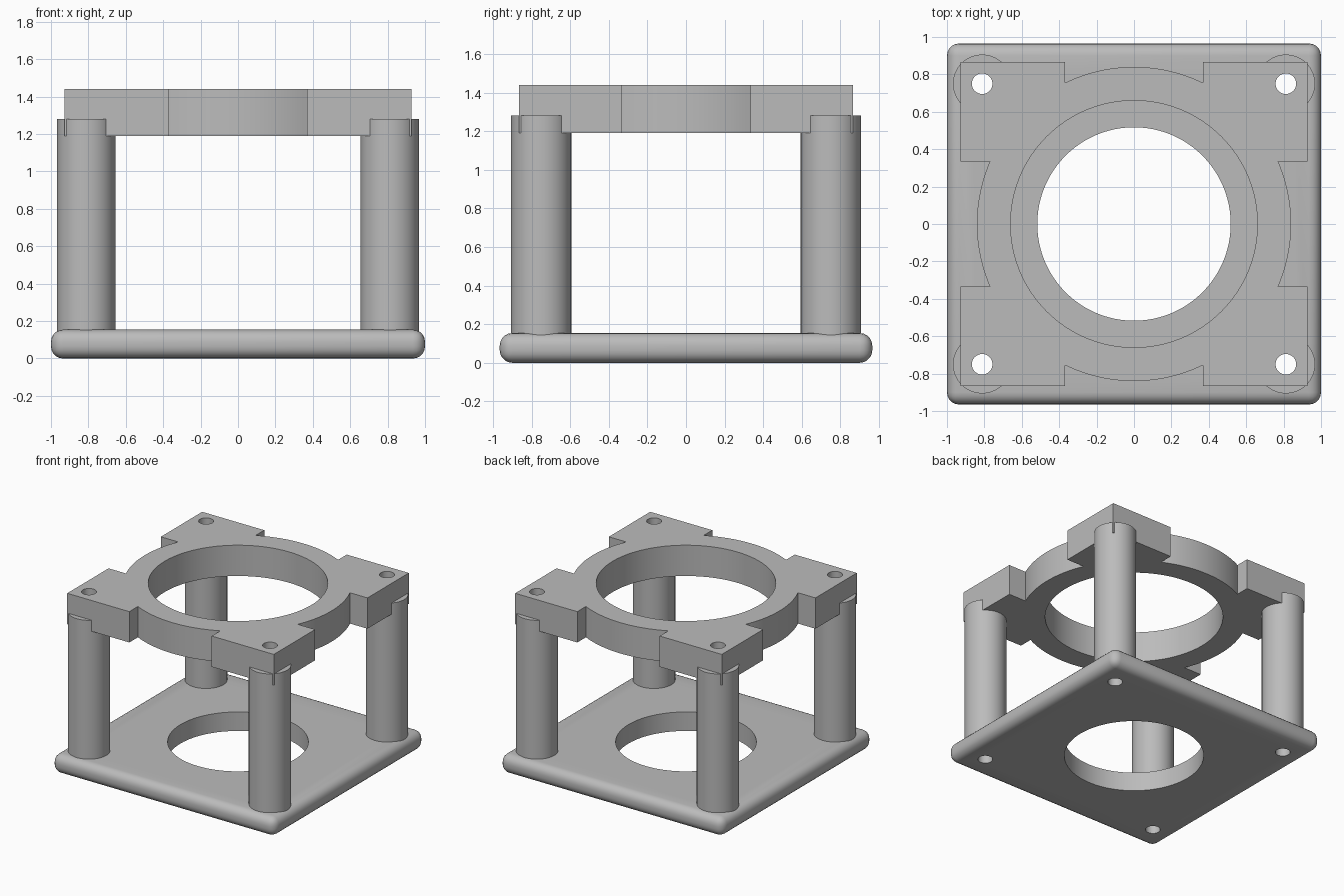
import bpy, bmesh, math

if "Cube" in bpy.data.objects:
    bpy.data.objects.remove(bpy.data.objects["Cube"])

PIN_X, PIN_Y = 0.812, 0.75
grey = bpy.data.materials.new("plain grey")
grey.diffuse_color = (0.5, 0.5, 0.5, 1)
grey.use_nodes = True
grey.node_tree.nodes["Principled BSDF"].inputs["Base Color"].default_value = grey.diffuse_color


def activate(obj):
    bpy.ops.object.select_all(action='DESELECT')
    obj.select_set(True)
    bpy.context.view_layer.objects.active = obj


def cylinder(name, x, y, r, z0, z1, sides=64):
    bpy.ops.mesh.primitive_cylinder_add(vertices=sides, radius=r, depth=z1 - z0,
                                        location=(x, y, (z0 + z1) / 2))
    obj = bpy.context.object
    obj.name = name
    return obj


def drill(obj, x, y, r):
    """Cut a vertical round hole right through an object."""
    cutter = cylinder("hole_cutter", x, y, r, -0.5, 2, 96 if r > 0.2 else 32)
    activate(obj)
    mod = obj.modifiers.new("hole", 'BOOLEAN')
    mod.operation, mod.solver, mod.object = 'DIFFERENCE', 'EXACT', cutter
    bpy.ops.object.modifier_apply(modifier=mod.name)
    bpy.data.objects.remove(cutter)


def finish(obj):
    obj.data.materials.clear()
    obj.data.materials.append(grey)
    activate(obj)
    bpy.ops.object.shade_smooth_by_angle(angle=math.radians(30))


corners = [(sx * PIN_X, sy * PIN_Y) for sx in (-1, 1) for sy in (-1, 1)]

# Base plate: rounded slab with a large centre hole and four pin holes
bpy.ops.mesh.primitive_cube_add(size=1, location=(0, 0, 0.077))
base = bpy.context.object
base.name = "base_plate"
base.scale = (2, 1.93, 0.154)
bpy.ops.object.transform_apply(location=False, rotation=False, scale=True)
bevel = base.modifiers.new("round", 'BEVEL')
bevel.width, bevel.segments = 0.065, 5
bpy.ops.object.modifier_apply(modifier=bevel.name)
drill(base, 0, 0, 0.517)
for x, y in corners:
    drill(base, x, y, 0.055)
finish(base)

# Columns: four hollow posts running up into the top frame
for x, y in corners:
    post = cylinder("column", x, y, 0.156, 0.09, 1.28)
    drill(post, x, y, 0.055)
    finish(post)

# Top frame: disc outline merged with square corner blocks
R, BX, BY, NX, NY = 0.84, 0.927, 0.865, 0.37, 0.335
a0, a1 = math.asin(NY / R), math.acos(NX / R)
N = 12
quarter = [(R * math.cos(a0 * i / N), R * math.sin(a0 * i / N)) for i in range(N + 1)]
quarter += [(BX, NY), (BX, BY), (NX, BY)]
quarter += [(R * math.cos(a), R * math.sin(a))
            for a in (a1 + (math.pi / 2 - a1) * i / N for i in range(N + 1))]
half = quarter + [(-x, y) for x, y in reversed(quarter[:-1])]
outline = half + [(x, -y) for x, y in reversed(half[1:-1])]
bm = bmesh.new()
face = bm.faces.new([bm.verts.new((x, y, 1.19)) for x, y in outline])
top = bmesh.ops.extrude_face_region(bm, geom=[face])["geom"]
bmesh.ops.translate(bm, vec=(0, 0, 0.25),
                    verts=[v for v in top if isinstance(v, bmesh.types.BMVert)])
bmesh.ops.recalc_face_normals(bm, faces=bm.faces)
mesh = bpy.data.meshes.new("top_frame")
bm.to_mesh(mesh)
bm.free()
frame = bpy.data.objects.new("top_frame", mesh)
bpy.context.collection.objects.link(frame)
drill(frame, 0, 0, 0.66)
for x, y in corners:
    drill(frame, x, y, 0.055)
finish(frame)
